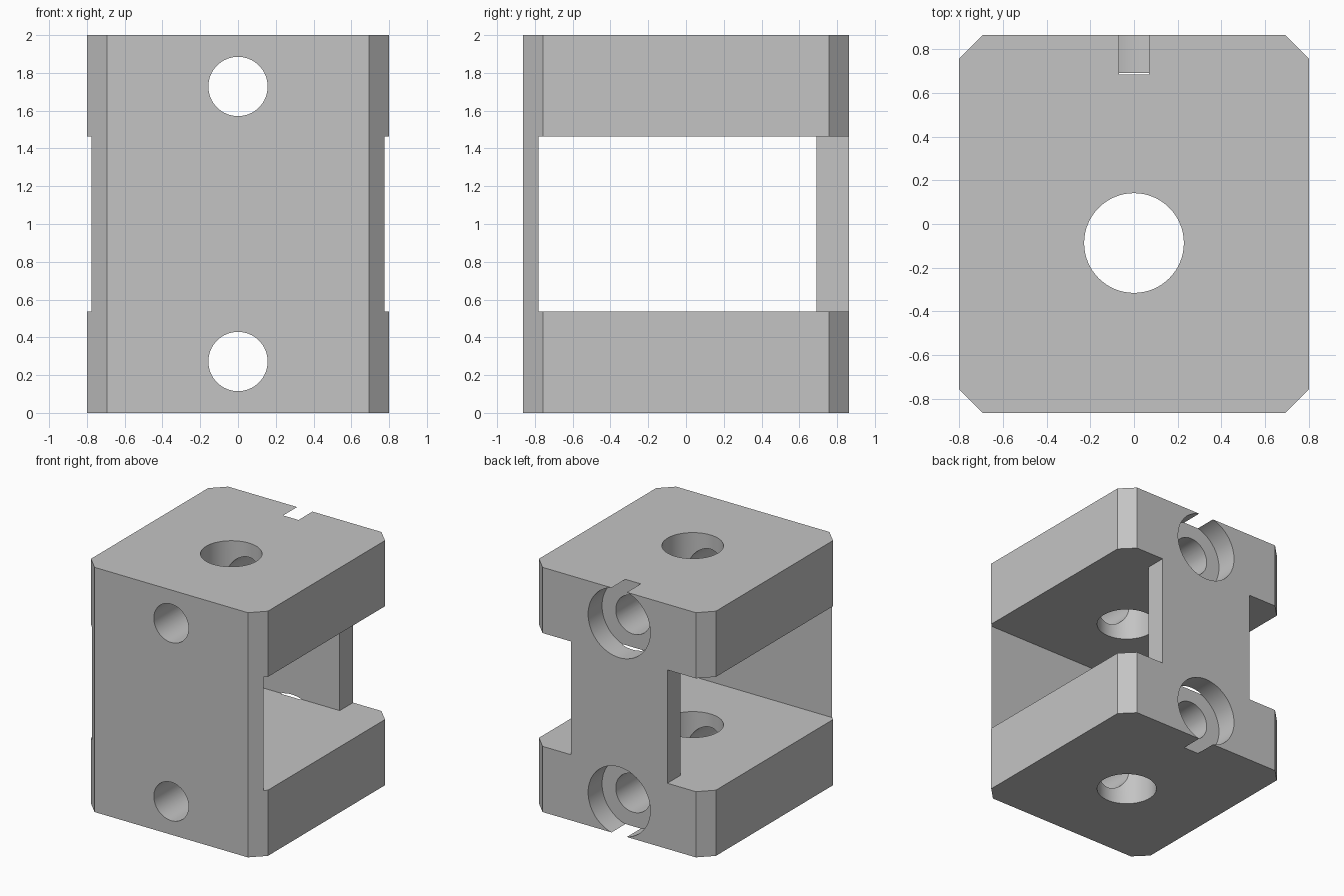
import bpy, bmesh
from mathutils import Matrix, Vector

if "Cube" in bpy.data.objects:
    bpy.data.objects.remove(bpy.data.objects["Cube"])

HALF_X, HALF_Y, HEIGHT, CHAMFER = 0.8, 0.863, 2.0, 0.107
SLOT_LOW, SLOT_HIGH = 0.537, 1.463
BOLT_HEIGHTS = (0.272, 1.728)

grey = bpy.data.materials.new("machined grey")
grey.use_nodes = True
grey.diffuse_color = (0.55, 0.55, 0.55, 1)
grey.node_tree.nodes["Principled BSDF"].inputs["Base Color"].default_value = grey.diffuse_color


def add_object(name, bm):
    bmesh.ops.recalc_face_normals(bm, faces=bm.faces)
    mesh = bpy.data.meshes.new(name)
    bm.to_mesh(mesh)
    bm.free()
    mesh.materials.append(grey)
    obj = bpy.data.objects.new(name, mesh)
    bpy.context.collection.objects.link(obj)
    return obj


def prism(name, outline, low, high):
    """Extrude an xy outline from low to high."""
    bm = bmesh.new()
    face = bm.faces.new([bm.verts.new((x, y, low)) for x, y in outline])
    top = bmesh.ops.extrude_face_region(bm, geom=[face])["geom"]
    bmesh.ops.translate(bm, vec=(0, 0, high - low),
                        verts=[v for v in top if isinstance(v, bmesh.types.BMVert)])
    return add_object(name, bm)


def bore(name, radius, start, end):
    """Cylinder between two points."""
    start, end = Vector(start), Vector(end)
    axis = end - start
    turn = Vector((0, 0, 1)).rotation_difference(axis).to_matrix().to_4x4()
    bm = bmesh.new()
    bmesh.ops.create_cone(bm, cap_ends=True, segments=64, radius1=radius, radius2=radius,
                          depth=axis.length,
                          matrix=Matrix.Translation((start + end) / 2) @ turn)
    return add_object(name, bm)


def mirrored(half):
    """Complete a right-hand outline across x = 0."""
    return half + [(-x, y) for x, y in reversed(half)]


# Block with chamfered upright corners
block = prism("bracket_block", mirrored([
    (HALF_X - CHAMFER, -HALF_Y), (HALF_X, -HALF_Y + CHAMFER),
    (HALF_X, HALF_Y - CHAMFER), (HALF_X - CHAMFER, HALF_Y)]), 0, HEIGHT)

# Side opening that leaves a thin front wall and a narrow rear web
cutters = [prism("slot_cutter", mirrored([
    (1, -0.78), (1, 1), (0.436, 1), (0.436, 0.691)]), SLOT_LOW, SLOT_HIGH)]

# Upright shaft hole
cutters.append(bore("shaft_cutter", 0.228, (0, -0.087, -0.5), (0, -0.087, 2.5)))

# Bolt holes with counterbores that break the top and bottom edges
for z in BOLT_HEIGHTS:
    cutters.append(bore("bolt_cutter", 0.157, (0, -1.5, z), (0, 1.5, z)))
    cutters.append(bore("counterbore_cutter", 0.281, (0, 0.683, z), (0, 1.5, z)))

for cutter in cutters:
    cutter.hide_render = True
    cut = block.modifiers.new(cutter.name, "BOOLEAN")
    cut.operation, cut.solver, cut.object = "DIFFERENCE", "EXACT", cutter

# Keep the cut result and drop the cutters
result = bpy.data.meshes.new_from_object(
    block.evaluated_get(bpy.context.evaluated_depsgraph_get()))
block.modifiers.clear()
block.data = result
for cutter in cutters:
    bpy.data.objects.remove(cutter)

bpy.ops.object.select_all(action="DESELECT")
block.select_set(True)
bpy.context.view_layer.objects.active = block
bpy.ops.object.shade_smooth_by_angle()
